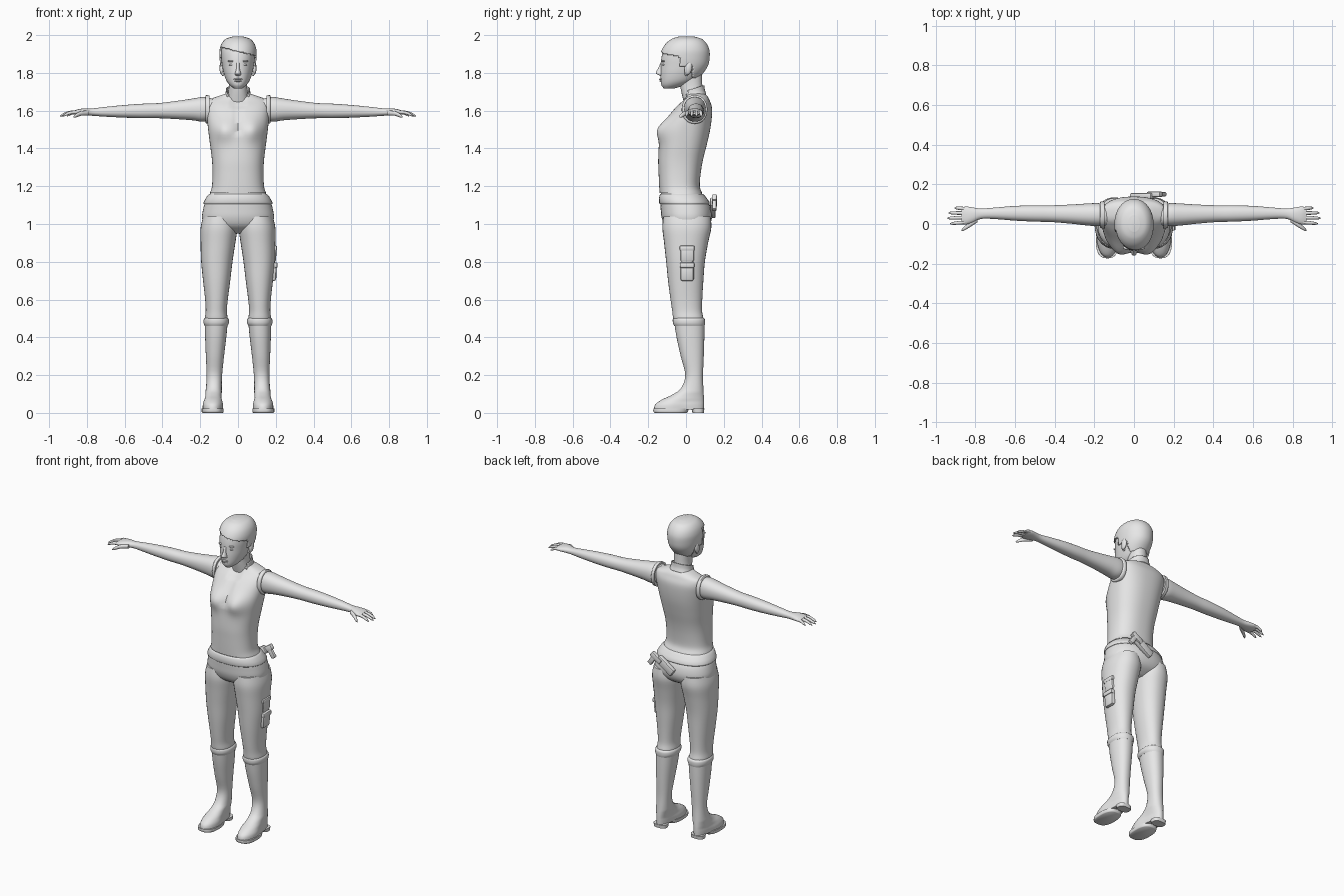
import bpy, bmesh, math
from mathutils import Vector, Matrix

cube = bpy.data.objects.get("Cube")
if cube:
    bpy.data.objects.remove(cube, do_unlink=True)

grey = bpy.data.materials.new("plain_grey")
grey.use_nodes = True
grey.diffuse_color = (0.8, 0.8, 0.8, 1)
grey.node_tree.nodes["Principled BSDF"].inputs["Base Color"].default_value = grey.diffuse_color


def finish(name, bm, mirror=False, angle=50):
    """Turn a bmesh into a smooth shaded object, optionally mirrored."""
    bmesh.ops.recalc_face_normals(bm, faces=bm.faces)
    mesh = bpy.data.meshes.new(name)
    bm.to_mesh(mesh)
    bm.free()
    mesh.materials.append(grey)
    obj = bpy.data.objects.new(name, mesh)
    bpy.context.collection.objects.link(obj)
    bpy.ops.object.select_all(action="DESELECT")
    bpy.context.view_layer.objects.active = obj
    obj.select_set(True)
    bpy.ops.object.shade_smooth_by_angle(angle=math.radians(angle))
    if mirror:
        obj.modifiers.new("mirror", "MIRROR").use_mirror_merge = False
    return obj


def smooth_rings(rings, steps):
    """Catmull-Rom interpolation between neighbouring rings."""
    out = []
    for i in range(len(rings) - 1):
        a, b, c, d = (rings[min(max(j, 0), len(rings) - 1)] for j in range(i - 1, i + 3))
        for s in range(steps):
            t = s / steps
            out.append([q + t / 2 * (r - p + t * (2 * p - 5 * q + 4 * r - w + t * (3 * (q - r) + w - p)))
                        for p, q, r, w in zip(a, b, c, d)])
    return out + [list(rings[-1])]


def loft(name, rings, axis="z", mirror=False, steps=4, sides=32, power=2.2,
         deform=None, keep=None, grow=0, angle=50):
    """Skin rounded rings given as (position, centre, half width, low, high)."""
    bm = bmesh.new()
    loops = []
    for t, centre, half, low, high in smooth_rings(rings, steps):
        loop = []
        for k in range(sides):
            a = math.tau * k / sides
            c, s = (math.copysign(abs(f) ** (2 / power), f) for f in (math.cos(a), math.sin(a)))
            u = centre + (half + grow) * c
            v = (low + high) / 2 + ((high - low) / 2 + grow) * s
            p = Vector((u, v, t)) if axis == "z" else Vector((t, u, v))
            if deform:
                deform(p)
            loop.append(bm.verts.new(p))
        loops.append(loop)
    for lower, upper in zip(loops, loops[1:]):
        for k in range(sides):
            n = (k + 1) % sides
            bm.faces.new((lower[k], lower[n], upper[n], upper[k]))
    bm.faces.new(loops[0])
    bm.faces.new(loops[-1])
    if keep:
        drop = [f for f in bm.faces if not keep(f.calc_center_median())]
        bmesh.ops.delete(bm, geom=drop, context="FACES")
    return finish(name, bm, mirror, angle)


def ball(name, centre, radii, mirror=False, tilt=0):
    bm = bmesh.new()
    bmesh.ops.create_uvsphere(bm, u_segments=16, v_segments=10, radius=1)
    place = Matrix.Translation(centre) @ Matrix.Rotation(tilt, 4, "X") @ Matrix.Diagonal((*radii, 1))
    bm.transform(place)
    return finish(name, bm, mirror)


def box(name, centre, size, tilt=0, round_by=0.008):
    """Rounded box, tilted about the front-back axis."""
    bm = bmesh.new()
    bmesh.ops.create_cube(bm, size=1)
    bm.transform(Matrix.Diagonal((*size, 1)))
    bmesh.ops.bevel(bm, geom=bm.edges[:], offset=round_by, segments=2, affect="EDGES", profile=0.5)
    bm.transform(Matrix.Translation(centre) @ Matrix.Rotation(tilt, 4, "Y"))
    return finish(name, bm, angle=35)


# Sleeveless top: bust swelling and a narrow front opening
def shape_top(p):
    if p.y < 0.02:
        for side in (-1, 1):
            d = ((p.x - side * 0.075) / 0.055) ** 2 + ((p.z - 1.5) / 0.06) ** 2
            p.y -= 0.032 * math.exp(-d)
        opening = 0.03 * (p.z - 1.48) / 0.2
        if opening > 0 and abs(p.x) < opening + 0.004:
            p.y += 0.012


loft("sleeveless_top", [
    (1.165, 0, .148, -.14, .085), (1.2, 0, .138, -.142, .073), (1.27, 0, .135, -.145, .078),
    (1.34, 0, .138, -.147, .09), (1.42, 0, .148, -.142, .11), (1.5, 0, .158, -.128, .128),
    (1.57, 0, .165, -.09, .137), (1.62, 0, .167, -.052, .137), (1.655, 0, .155, -.015, .125),
    (1.675, 0, .11, 0, .115), (1.69, 0, .065, 0, .1)], sides=64, steps=5, power=2.4, deform=shape_top)

# Armhole edging
loft("armhole_edges", [(.15, .045, .068, 1.53, 1.68), (.168, .046, .067, 1.532, 1.682),
                       (.172, .046, .06, 1.54, 1.675)], axis="x", mirror=True, steps=2)

# Neck and standing collar, lower at the front
loft("neck", [(1.64, 0, .06, -.01, .1), (1.7, 0, .051, -.025, .09),
              (1.74, 0, .048, -.032, .086), (1.8, 0, .05, -.04, .085)])


def slope_collar(p):
    p.z += 0.3 * (p.y - 0.05)


collar = loft("collar", [(1.67, 0, .074, -.02, .108), (1.695, 0, .066, -.025, .1),
                         (1.72, 0, .064, -.028, .098)], deform=slope_collar,
              keep=lambda c: (abs(c.x) > 0.018 or c.y > 0) and c.xy.length > 0.058)
collar.modifiers.new("thickness", "SOLIDIFY").thickness = 0.006

# Trousers: hips, waistband and legs
loft("hips", [
    (.95, 0, .1, -.05, .06), (.985, 0, .17, -.105, .115), (1.03, 0, .19, -.128, .137),
    (1.08, 0, .184, -.134, .133), (1.12, 0, .172, -.136, .115),
    (1.15, 0, .153, -.134, .092), (1.185, 0, .138, -.13, .07)], sides=48, power=2.3)
loft("waistband", [(1.105, 0, .18, -.137, .122), (1.115, 0, .182, -.143, .125),
                   (1.15, 0, .162, -.141, .1), (1.16, 0, .15, -.134, .09)], sides=48, steps=2, power=2.3)
loft("trouser_legs", [
    (.48, .115, .055, -.06, .088), (.5, .115, .06, -.068, .092), (.54, .115, .056, -.073, .085),
    (.6, .114, .06, -.082, .086), (.7, .113, .072, -.095, .092), (.8, .112, .083, -.105, .1),
    (.9, .106, .092, -.116, .117), (.98, .101, .097, -.125, .134), (1.04, .1, .084, -.12, .13)], mirror=True)


# Tall boots with a folded cuff, narrow heel and separate soles
def narrow_heel(p):
    if p.z < 0.11:
        fade = min(1, (0.11 - p.z) / 0.05)
        p.x += fade * (p.x - 0.132) * (-0.25 if p.y > 0 else -0.25 * (1 + max(p.y, -0.08) / 0.08))


loft("boots", [
    (.018, .133, .057, -.17, .094), (.045, .133, .057, -.162, .095), (.07, .132, .052, -.128, .095),
    (.095, .13, .046, -.075, .094), (.13, .128, .042, -.027, .092), (.2, .125, .041, -.004, .09),
    (.3, .122, .048, -.028, .094), (.4, .118, .056, -.05, .097), (.485, .115, .061, -.063, .098)],
    mirror=True, deform=narrow_heel)
loft("boot_cuffs", [(.46, .116, .06, -.062, .098), (.475, .115, .067, -.069, .101),
                    (.495, .115, .066, -.07, .1), (.505, .115, .056, -.064, .09)], mirror=True)
loft("front_soles", [(0, .134, .054, -.166, .005), (.006, .134, .058, -.173, .01),
                     (.022, .134, .058, -.173, .015)], mirror=True, steps=2, power=2.6)
loft("heels", [(0, .132, .042, .035, .094), (.022, .132, .044, .028, .097)],
     mirror=True, steps=1, power=2.8)

# Bare arms and palms
loft("arms", [
    (.12, .045, .052, 1.56, 1.66), (.18, .047, .058, 1.542, 1.672), (.24, .048, .055, 1.549, 1.664),
    (.32, .05, .048, 1.555, 1.652), (.42, .052, .042, 1.56, 1.64), (.5, .053, .041, 1.56, 1.637),
    (.6, .054, .037, 1.563, 1.63), (.7, .054, .029, 1.568, 1.62), (.77, .052, .026, 1.573, 1.612),
    (.81, .046, .037, 1.574, 1.612), (.845, .043, .045, 1.576, 1.608),
    (.87, .042, .041, 1.58, 1.6)], axis="x", mirror=True)


# Fingers and thumb as tapered drooping rods
def finger(name, start, end, radius):
    rings = []
    for t, scale in ((0, 1), (0.5, 0.95), (0.85, 0.75), (1, 0.25)):
        x, y, z = Vector(start).lerp(Vector(end), t)
        z += 0.008 * math.sin(math.pi * t)
        rings.append((x, y, radius * scale, z - radius * scale, z + radius * scale))
    loft(name, rings, axis="x", mirror=True, sides=12, power=2, steps=3)


for name, y, tip in (("index_fingers", .01, .927), ("middle_fingers", .033, .942),
                     ("ring_fingers", .055, .936), ("little_fingers", .076, .905)):
    finger(name, (.84, y, 1.592), (tip, y * 1.2 - 0.01, 1.572), .0095)
finger("thumbs", (.79, .022, 1.588), (.87, -.032, 1.567), .013)

# Head
skull = [
    (1.718, 0, .022, -.118, -.06), (1.735, 0, .044, -.13, -.005), (1.76, 0, .062, -.134, .045),
    (1.8, 0, .076, -.135, .083), (1.84, 0, .084, -.133, .108), (1.88, 0, .089, -.13, .116),
    (1.92, 0, .089, -.12, .115), (1.955, 0, .078, -.098, .1), (1.98, 0, .055, -.066, .074),
    (1.992, 0, .02, -.03, .035)]
loft("head", skull, sides=40, power=2.1)


# Short cropped hair with a swept fringe, cut around the ears
def hairline(c):
    if c.y < -0.035:
        return c.z > 1.915 - 0.25 * c.x
    return c.z > (1.835 if c.y < 0.035 else 1.775)


hair = loft("hair", skull, sides=80, steps=8, power=2.1, grow=0.009, keep=hairline)
thick = hair.modifiers.new("thickness", "SOLIDIFY")
thick.thickness = 0.008
thick.offset = -1

# Facial features
loft("nose", [(1.784, 0, .008, -.135, -.12), (1.79, 0, .017, -.149, -.11), (1.8, 0, .015, -.16, -.11),
              (1.825, 0, .009, -.147, -.11), (1.855, 0, .009, -.134, -.11)], sides=16)
ball("eyes", (.034, -.118, 1.843), (.014, .008, .006), mirror=True)
ball("brows", (.034, -.12, 1.862), (.022, .009, .005), mirror=True)
ball("upper_lip", (0, -.133, 1.767), (.023, .009, .005))
ball("lower_lip", (0, -.131, 1.758), (.019, .009, .006))
ball("ears", (.086, .012, 1.825), (.012, .02, .036), mirror=True, tilt=-0.2)
ball("ear_lobes", (.08, .002, 1.797), (.008, .01, .014), mirror=True)

# Thigh pouches on the left leg
box("upper_pouch", (.185, .006, .842), (.036, .074, .085), tilt=0.05, round_by=.012)
box("lower_pouch", (.184, .006, .745), (.04, .072, .095), tilt=0.05, round_by=.014)
box("upper_pouch_flap", (.188, .006, .872), (.038, .08, .028))
box("lower_pouch_flap", (.189, .006, .782), (.042, .078, .03))

# Holstered tool across the back of the belt
box("holster", (.045, .142, 1.085), (.13, .03, .05), tilt=-0.6)
box("tool_body", (.105, .15, 1.122), (.08, .026, .034), tilt=-0.6, round_by=.006)
box("tool_grip", (.132, .15, 1.105), (.03, .022, .075), tilt=-0.6, round_by=.006)
